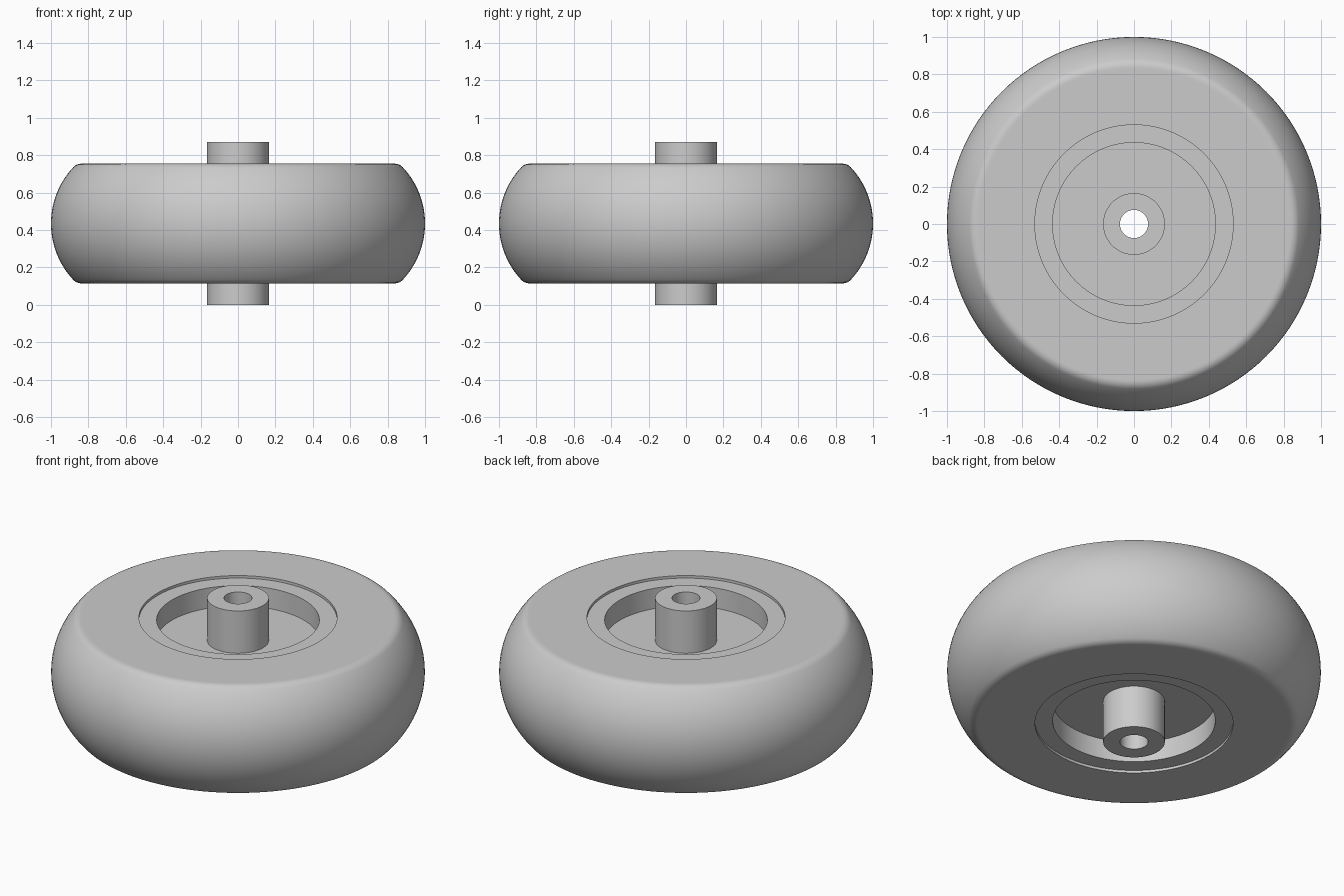
import bpy
import bmesh
from math import sin, cos, acos, sqrt, pi, radians
from mathutils import Vector

if "Cube" in bpy.data.objects:
    bpy.data.objects.remove(bpy.data.objects["Cube"], do_unlink=True)

MID = 0.435          # height of the wheel's middle plane
HALF = 0.32          # half width of the tyre
SEGMENTS = 128

grey = bpy.data.materials.new("plain grey")
GREY = (0.6, 0.6, 0.6, 1.0)
grey.use_nodes = True
grey.diffuse_color = GREY
grey.node_tree.nodes["Principled BSDF"].inputs["Base Color"].default_value = GREY


def lathe(name, upper):
    """Mirror an upper half profile (radius, height) and turn it about z."""
    lower = [(r, -h) for r, h in reversed(upper) if h > 1e-6]
    bm = bmesh.new()
    verts = [bm.verts.new((r, 0, h)) for r, h in upper + lower]
    edges = [bm.edges.new((v, verts[i - 1])) for i, v in enumerate(verts)]
    bmesh.ops.spin(bm, geom=verts + edges, cent=(0, 0, 0), axis=(0, 0, 1),
                   angle=2 * pi, steps=SEGMENTS, use_merge=False)
    bmesh.ops.remove_doubles(bm, verts=bm.verts, dist=1e-5)
    bmesh.ops.recalc_face_normals(bm, faces=bm.faces)
    mesh = bpy.data.meshes.new(name)
    bm.to_mesh(mesh)
    bm.free()
    mesh.materials.append(grey)
    obj = bpy.data.objects.new(name, mesh)
    obj.location.z = MID
    bpy.context.collection.objects.link(obj)
    bpy.ops.object.select_all(action='DESELECT')
    obj.select_set(True)
    bpy.context.view_layer.objects.active = obj
    bpy.ops.object.shade_smooth_by_angle(angle=radians(30))
    return obj


def arc(centre, radius, start, end, steps):
    return [(centre[0] + radius * cos(a), centre[1] + radius * sin(a))
            for a in (start + (end - start) * i / steps for i in range(steps + 1))]


# Tyre: rounded tread blending through a small shoulder into flat sides
tread, shoulder, bore = 0.44, 0.06, 0.53
tread_centre = Vector((1 - tread, 0))
reach = tread - shoulder
shoulder_centre = Vector((tread_centre.x + sqrt(reach ** 2 - (HALF - shoulder) ** 2),
                          HALF - shoulder))
blend = acos((shoulder_centre.x - tread_centre.x) / reach)
tyre = arc(tread_centre, tread, 0, blend, 14)
tyre += arc(shoulder_centre, shoulder, blend, pi / 2, 6)[1:]
tyre += [(shoulder_centre.x - 0.01, HALF), (bore, HALF)]
lathe("tyre", tyre)

# Rim: slightly sunken flange ring, deep pockets and a central web
pocket, web, flange = 0.435, 0.185, HALF - 0.015
lathe("rim", [(bore, flange), (pocket, flange), (pocket, web), (0.15, web)])

# Hub: tube standing proud of both sides, with an open axle hole
lathe("hub", [(0.165, MID), (0.075, MID)])
